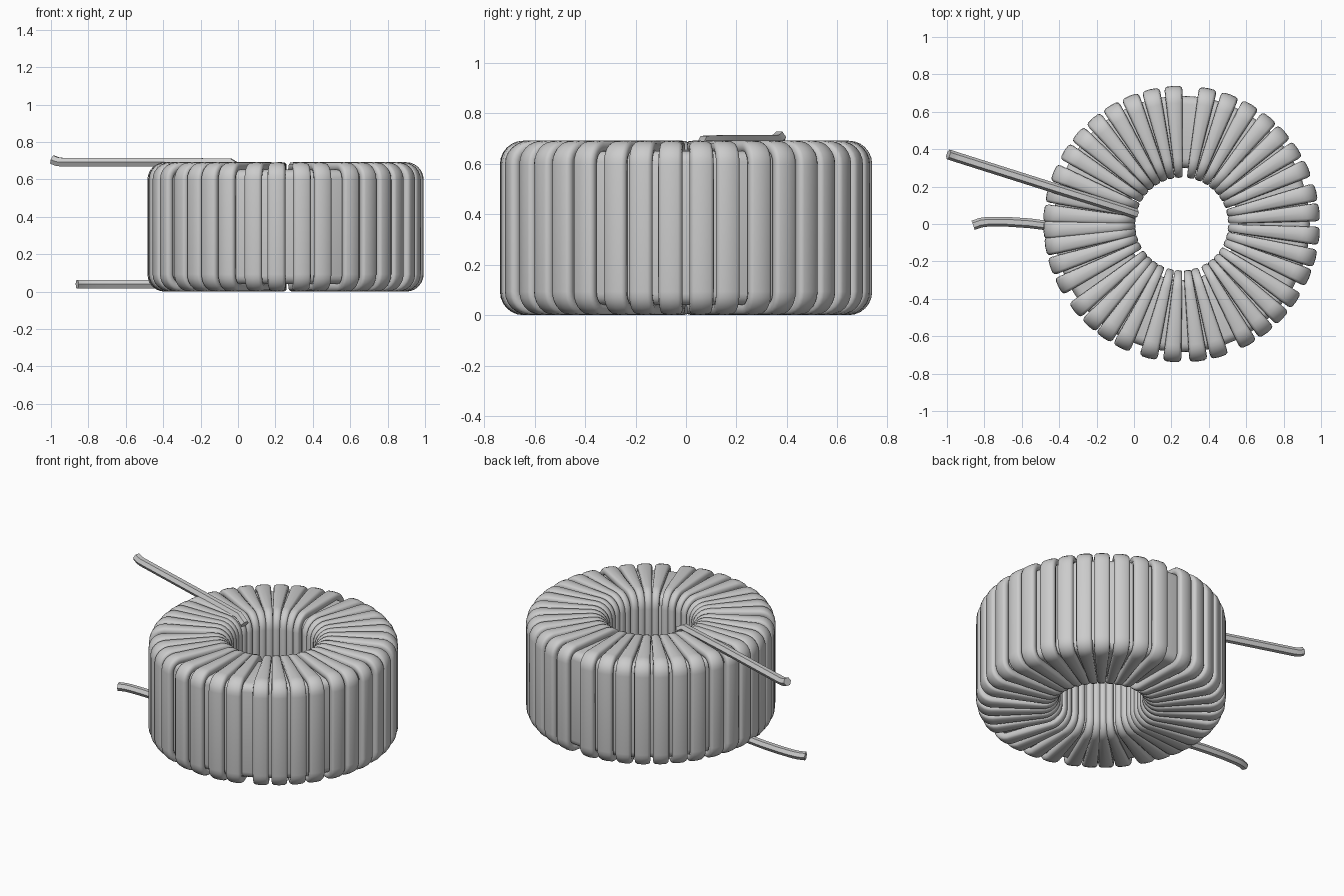
import bpy, bmesh
from math import sin, cos, pi, radians
from mathutils import Vector

if "Cube" in bpy.data.objects:
    bpy.data.objects.remove(bpy.data.objects["Cube"])

CX = 0.255           # axis of the ring


def finish(name, bm, angle=40):
    bmesh.ops.recalc_face_normals(bm, faces=bm.faces)
    me = bpy.data.meshes.new(name)
    bm.to_mesh(me)
    bm.free()
    ob = bpy.data.objects.new(name, me)
    bpy.context.collection.objects.link(ob)
    bpy.context.view_layer.objects.active = ob
    ob.select_set(True)
    bpy.ops.object.shade_smooth_by_angle(angle=radians(angle))
    ob.select_set(False)
    return ob


def rounded_loop(r0, r1, z0, z1, rad_in, rad_out, n=5):
    """Closed rounded rectangle in the (radius, z) plane with outward normals."""
    corners = [(r1 - rad_out, z0 + rad_out, rad_out, -90),
               (r1 - rad_out, z1 - rad_out, rad_out, 0),
               (r0 + rad_in, z1 - rad_in, rad_in, 90),
               (r0 + rad_in, z0 + rad_in, rad_in, 180)]
    pts = []
    for cr, cz, rad, a0 in corners:
        for i in range(n + 1):
            a = radians(a0 + 90 * i / n)
            pts.append((cr + rad * cos(a), cz + rad * sin(a), cos(a), sin(a)))
    return pts


def bridge(bm, rings, closed):
    m = len(rings[0])
    for i in range(len(rings) if closed else len(rings) - 1):
        a, b = rings[i], rings[(i + 1) % len(rings)]
        for j in range(m):
            k = (j + 1) % m
            bm.faces.new((a[j], a[k], b[k], b[j]))


# Ring core, lathed
bm = bmesh.new()
prof = rounded_loop(0.30, 0.685, 0.04, 0.652, 0.05, 0.045, 4)
rings = []
for i in range(72):
    a = 2 * pi * i / 72
    rings.append([bm.verts.new((CX + r * cos(a), r * sin(a), z)) for r, z, _, _ in prof])
bridge(bm, rings, True)
finish("ring_core", bm)

# Wire turns: flattened loops that widen towards the outside
ANGLES = [-5, 5, 13.4, 24, 33, 42, 50.5, 60, 69.4, 79, 93.5, 103, 112, 121, 130,
          139, 148, 158, 167, 175.5, 182.5, 189.5, 198, 207, 219, 227.5, 235.5,
          244, 256, 266, 277, 286, 299, 308, 317, 326, 337, 345.5]
path = rounded_loop(0.272, 0.715, 0.025, 0.667, 0.08, 0.068, 6)
HALF_T = 0.025
bm = bmesh.new()
for deg in ANGLES:
    a = radians(deg)
    radial, side = Vector((cos(a), sin(a), 0)), Vector((-sin(a), cos(a), 0))
    rings = []
    for r, z, nr, nz in path:
        half_w = 0.022 + 0.026 * (r - 0.272) / 0.443
        centre = Vector((CX, 0, z)) + radial * r
        normal = radial * nr + Vector((0, 0, nz))
        ring = []
        for k in range(12):
            t = 2 * pi * k / 12
            c, s = cos(t), sin(t)
            # superellipse section, close to a rounded rectangle
            u = abs(c) ** 0.55 * (1 if c > 0 else -1) * half_w
            v = abs(s) ** 0.7 * (1 if s > 0 else -1) * HALF_T
            ring.append(bm.verts.new(centre + side * u + normal * v))
        rings.append(ring)
    bridge(bm, rings, True)
finish("wire_turns", bm, 50)


def lead(name, pts, rad):
    """Six-sided wire end swept along a path."""
    pts = [Vector(p) for p in pts]
    bm = bmesh.new()
    rings = []
    for i, p in enumerate(pts):
        d = (pts[min(i + 1, len(pts) - 1)] - pts[max(i - 1, 0)]).normalized()
        side = d.cross(Vector((0, 0, 1))).normalized()
        up = side.cross(d)
        rings.append([bm.verts.new(p + side * rad * cos(k * pi / 3) + up * rad * sin(k * pi / 3))
                      for k in range(6)])
    bridge(bm, rings, False)
    bm.faces.new(rings[0])
    bm.faces.new(rings[-1])
    return finish(name, bm, 30)


# Free wire ends
lead("top_lead", [(0.01, 0.055, 0.655), (-0.04, 0.072, 0.688), (-0.40, 0.184, 0.692),
                  (-0.94, 0.355, 0.692), (-0.965, 0.363, 0.695), (-0.993, 0.372, 0.706)], 0.027)
lead("bottom_lead", [(-0.25, -0.02, 0.04), (-0.45, -0.01, 0.04), (-0.56, 0.004, 0.04),
                     (-0.68, 0.012, 0.04), (-0.78, 0.012, 0.04), (-0.82, 0.007, 0.04),
                     (-0.86, -0.007, 0.04)], 0.026)
